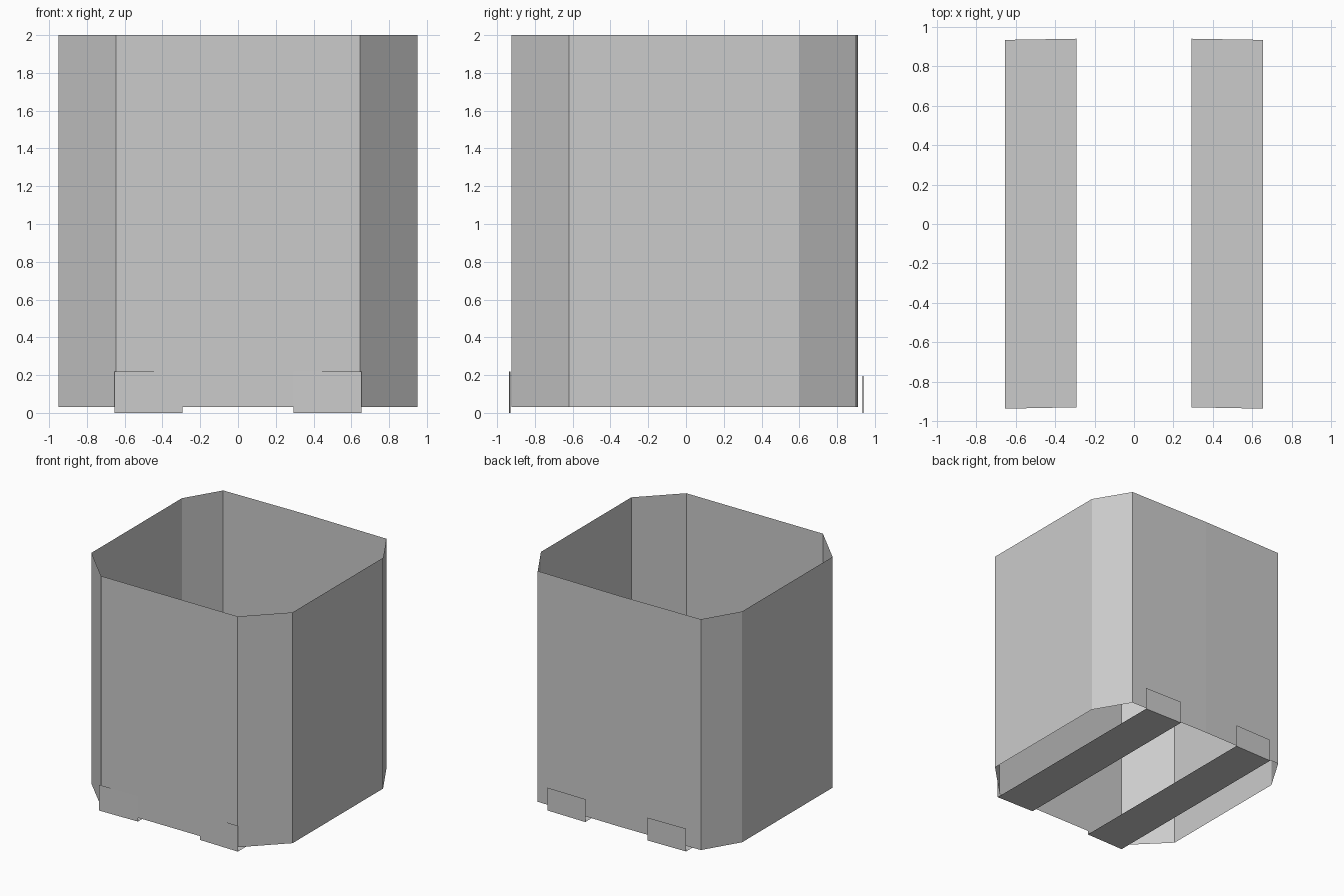
import bpy
import bmesh

cube = bpy.data.objects.get("Cube")
if cube:
    bpy.data.objects.remove(cube, do_unlink=True)

grey = bpy.data.materials.new("light_grey")
grey.use_nodes = True
colour = (0.6, 0.6, 0.6, 1)
grey.diffuse_color = colour
grey.node_tree.nodes["Principled BSDF"].inputs["Base Color"].default_value = colour


def sheet(name, rail_a, rail_b, closed=False):
    """Join two matching rails of points with a strip of flat quads."""
    bm = bmesh.new()
    a = [bm.verts.new(p) for p in rail_a]
    b = [bm.verts.new(p) for p in rail_b]
    n = len(a)
    for i in range(n if closed else n - 1):
        j = (i + 1) % n
        bm.faces.new((a[i], a[j], b[j], b[i]))
    mesh = bpy.data.meshes.new(name)
    bm.to_mesh(mesh)
    bm.free()
    mesh.materials.append(grey)
    obj = bpy.data.objects.new(name, mesh)
    bpy.context.collection.objects.link(obj)
    return obj


# Open tube with clipped corners and a slightly bowed back
half = [(0.645, -0.925), (0.95, -0.62), (0.95, 0.6), (0.77, 0.9)]
outline = half + [(0, 0.91)] + [(-x, y) for x, y in reversed(half)]
sheet("container_wall",
      [(x, y, 0.03) for x, y in outline],
      [(x, y, 2.0) for x, y in outline], closed=True)


# Straps running under the tube and turned up at both ends
def strap_rail(x, front, back):
    return [(x, front, 0.22), (x, front, 0), (x, back, 0), (x, back, 0.195)]


for side, name in ((1, "left_strap"), (-1, "right_strap")):
    inner = strap_rail(side * 0.293, -0.93, 0.94)
    outer = strap_rail(side * 0.655, -0.937, 0.934)
    rails = (inner, outer) if side > 0 else (outer, inner)
    sheet(name, *rails)
